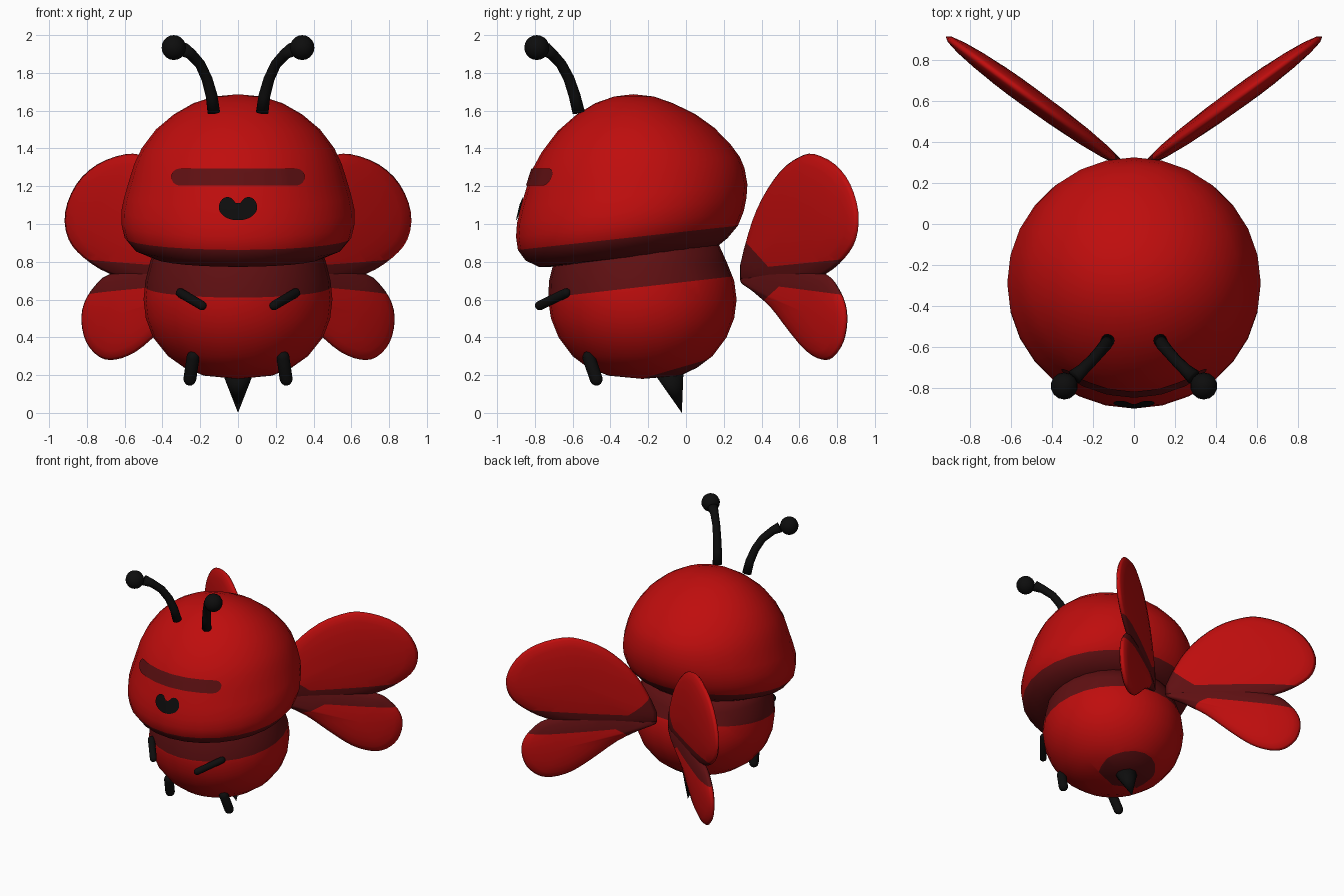
import bpy, bmesh, math
from mathutils import Vector
from mathutils.bvhtree import BVHTree

if "Cube" in bpy.data.objects:
    bpy.data.objects.remove(bpy.data.objects["Cube"])


def material(name, rgb):
    m = bpy.data.materials.new(name)
    m.diffuse_color = (*rgb, 1)
    m.use_nodes = True
    m.node_tree.nodes["Principled BSDF"].inputs["Base Color"].default_value = m.diffuse_color
    return m


RED = material("red", (0.52, 0.004, 0.004))
DARK = material("dark red", (0.115, 0.005, 0.006))
BLACK = material("black", (0.004, 0.004, 0.004))


def finish(name, bm, mats):
    bmesh.ops.recalc_face_normals(bm, faces=bm.faces)
    for f in bm.faces:
        f.smooth = True
    me = bpy.data.meshes.new(name)
    bm.to_mesh(me)
    bm.free()
    ob = bpy.data.objects.new(name, me)
    bpy.context.collection.objects.link(ob)
    for m in mats:
        me.materials.append(m)
    return ob


def skin(rings, start, end):
    """Closed surface through rings of points, with a pole at each end."""
    bm = bmesh.new()
    loops = [[bm.verts.new(p) for p in r] for r in rings]
    n = len(loops[0])
    for a, b in zip(loops, loops[1:]):
        for i in range(n):
            j = (i + 1) % n
            bm.faces.new((a[i], a[j], b[j], b[i]))
    for pole, loop in ((start, loops[0]), (end, loops[-1])):
        v = bm.verts.new(pole)
        for i in range(n):
            bm.faces.new((v, loop[i], loop[(i + 1) % n]))
    return bm


def oval_rings(table, tilt, n=28):
    """Rows of height, half width, front y, back y; rings rise to the back."""
    rings = []
    for z, rx, yf, yb in table:
        ring = []
        for i in range(n):
            a = math.tau * i / n
            y = (yf + yb) / 2 + (yb - yf) / 2 * math.sin(a)
            ring.append((rx * math.cos(a), y, z + tilt(z) * (y + 0.28)))
        rings.append(ring)
    return rings


def paint(bm, lines, rule):
    """Cut along side-view lines (y, z, slope), then darken faces by a rule."""
    for y, z, s in lines:
        bmesh.ops.bisect_plane(bm, geom=bm.verts[:] + bm.edges[:] + bm.faces[:],
                               plane_co=(0, y, z), plane_no=(0, -s, 1), dist=1e-5)
    for f in bm.faces:
        c = f.calc_center_median()
        f.material_index = int(rule(*[c.z - (z + s * (c.y - y)) for y, z, s in lines]))


# Head: dome with full cheeks and a dark lower rim
head_rows = [(0.82, 0.36, -0.70, 0.10), (0.828, 0.45, -0.78, 0.16),
             (0.87, 0.55, -0.85, 0.22), (0.93, 0.60, -0.89, 0.275),
             (1.0, 0.617, -0.90, 0.305), (1.07, 0.618, -0.895, 0.32),
             (1.15, 0.60, -0.875, 0.325), (1.25, 0.57, -0.84, 0.31),
             (1.32, 0.548, -0.815, 0.285), (1.4, 0.51, -0.765, 0.235),
             (1.5, 0.435, -0.68, 0.15), (1.58, 0.34, -0.58, 0.05),
             (1.64, 0.235, -0.48, -0.07), (1.675, 0.125, -0.38, -0.17)]
bm = skin(oval_rings(head_rows, lambda z: 0.11 * min(1, max(0, (1.6 - z) / 0.5))),
          (0, -0.28, 0.82), (0, -0.28, 1.687))
paint(bm, [(-0.28, 0.93, 0.11)], lambda d: d < 0)
head = finish("head", bm, [RED, DARK])

# Body: round barrel with a dark upper band and dark tail patch
body_rows = [(0.197, 0.18, -0.41, -0.03), (0.24, 0.285, -0.52, 0.06),
             (0.3, 0.37, -0.60, 0.14), (0.4, 0.45, -0.675, 0.215),
             (0.5, 0.488, -0.715, 0.255), (0.6, 0.50, -0.73, 0.268),
             (0.7, 0.49, -0.725, 0.255), (0.8, 0.465, -0.70, 0.215),
             (0.9, 0.43, -0.66, 0.17)]
bm = skin(oval_rings(body_rows, lambda z: 0), (0, -0.23, 0.18), (0, -0.23, 0.92))
paint(bm, [(-0.73, 0.61, 0.115), (-0.17, 0.2, 0.29)], lambda a, b: a > 0 or b < 0)
finish("body", bm, [RED, DARK])


def smooth_outline(pts, steps=3):
    """Closed curve through side-view points."""
    out, n = [], len(pts)
    for i in range(n):
        p0, p1, p2, p3 = [Vector(pts[(i + k) % n]) for k in (-1, 0, 1, 2)]
        for j in range(steps):
            t = j / steps
            out.append(0.5 * (2 * p1 + (p2 - p0) * t + (2 * p0 - 5 * p1 + 4 * p2 - p3) * t * t
                              + (3 * p1 - p0 - 3 * p2 + p3) * t ** 3))
    return out


# Wings: two lens-shaped lobes on each side, swept back
def lobe(name, outline, centre, lines, rule, side):
    c = Vector(centre)

    def place(p, t):
        x = 0.07 + (p.x - 0.3) * 1.38
        return (side * (x - 0.587 * t), p.x + 0.81 * t, p.y)

    pts = smooth_outline(outline)
    rings = []
    for k in range(-4, 5):
        a = math.radians(k * 18)
        rings.append([place(c + (p - c) * math.cos(a), 0.052 * math.sin(a)) for p in pts])
    bm = skin(rings, place(c, -0.052), place(c, 0.052))
    paint(bm, lines, rule)
    finish(name, bm, [RED, DARK])


upper = [(0.285, 0.71), (0.33, 0.95), (0.40, 1.13), (0.50, 1.28), (0.60, 1.355),
         (0.68, 1.37), (0.79, 1.315), (0.87, 1.21), (0.913, 1.06), (0.90, 0.92),
         (0.84, 0.82), (0.74, 0.735), (0.58, 0.67), (0.42, 0.66)]
lower = [(0.285, 0.71), (0.42, 0.78), (0.58, 0.78), (0.74, 0.735), (0.80, 0.67),
         (0.84, 0.58), (0.85, 0.48), (0.83, 0.37), (0.78, 0.295), (0.72, 0.282),
         (0.64, 0.325), (0.55, 0.43), (0.45, 0.56), (0.35, 0.65)]
for side, label in ((1, "right"), (-1, "left")):
    lobe("upper_wing_" + label, upper, (0.63, 1.04),
         [(0.5, 0.78, 0.1), (0.42, 0.79, -1.1)], lambda a, b: a < 0 or b < 0, side)
    lobe("lower_wing_" + label, lower, (0.67, 0.53),
         [(0.6, 0.655, -0.13), (0.46, 0.64, 0.9)], lambda a, b: a > 0 or b > 0, side)


# Round-ended tubes for antennae, arms and legs
def tube(name, pts, radii, side):
    pts = [Vector((side * x, y, z)) for x, y, z in pts]
    rings, n = [], 12
    for i, p in enumerate(pts):
        d = (pts[min(i + 1, len(pts) - 1)] - pts[max(i - 1, 0)]).normalized()
        u = d.cross(Vector((0, 0.6, 0.8)) if abs(d.x) > 0.9 else Vector((1, 0, 0))).normalized()
        w = d.cross(u)
        rings.append([p + radii[i] * (u * math.cos(math.tau * k / n) + w * math.sin(math.tau * k / n))
                      for k in range(n)])
    finish(name, skin(rings, pts[0], pts[-1]), [BLACK])


def capsule(name, a, b, r, side):
    a, b = Vector(a), Vector(b)
    d = (b - a).normalized()
    angles = [math.radians(x) for x in (5, 30, 60, 90)]
    pts = [a - d * r * math.cos(t) for t in angles] + [b + d * r * math.cos(t) for t in angles[::-1]]
    rad = [r * math.sin(t) for t in angles]
    tube(name, pts, rad + rad[::-1], side)


for side, label in ((1, "right"), (-1, "left")):
    tube("antenna_" + label,
         [(0.128, -0.568, 1.59), (0.14, -0.59, 1.68), (0.165, -0.62, 1.77), (0.20, -0.66, 1.845),
          (0.25, -0.71, 1.90), (0.29, -0.745, 1.925)],
         [0.033, 0.031, 0.029, 0.028, 0.03, 0.038], side)
    bm = bmesh.new()
    bmesh.ops.create_uvsphere(bm, u_segments=14, v_segments=10, radius=0.066)
    bmesh.ops.translate(bm, verts=bm.verts, vec=(side * 0.34, -0.79, 1.934))
    finish("antenna_tip_" + label, bm, [BLACK])
    capsule("arm_" + label, (0.305, -0.635, 0.635), (0.19, -0.775, 0.568), 0.025, side)
    capsule("leg_" + label, (0.238, -0.515, 0.295), (0.255, -0.475, 0.178), 0.034, side)

# Stinger: small cone pointing down and back
base = [(0.08 * math.cos(math.tau * i / 10), -0.09 + 0.08 * math.sin(math.tau * i / 10), 0.205)
        for i in range(10)]
finish("stinger", skin([base], (0, -0.09, 0.24), (0, -0.022, 0.0)), [BLACK])

# Face plates laid onto the front of the head
tree = BVHTree.FromPolygons([v.co for v in head.data.vertices],
                            [p.vertices[:] for p in head.data.polygons])


def plate(name, half, low, high, mat, lift, cols=32, rows=6):
    bm = bmesh.new()
    grid = []
    for i in range(cols + 1):
        x = -half * math.cos(math.pi * i / cols) * 0.999
        col = []
        for j in range(rows + 1):
            z = low(x) + (high(x) - low(x)) * j / rows
            hit = tree.ray_cast(Vector((x, -3, z)), Vector((0, 1, 0)))
            col.append(bm.verts.new(hit[0] + hit[1].normalized() * lift))
        grid.append(col)
    for a, b in zip(grid, grid[1:]):
        for j in range(rows):
            bm.faces.new((a[j], b[j], b[j + 1], a[j + 1]))
    ob = finish(name, bm, [mat])
    if sum(p.normal.y for p in ob.data.polygons) > 0:
        ob.data.flip_normals()


def arc(u):
    return math.sqrt(max(0, 1 - u * u))


# Eye band with rounded ends
def bar(x):
    return 0.045 * arc(max(0, abs(x) - 0.305) / 0.045)


plate("eye_band", 0.35, lambda x: 1.247 - bar(x), lambda x: 1.247 + bar(x), DARK, 0.006)


# Nose: bean shape with a dip on top
def nose_top(x):
    u = abs(x) / 0.1
    return max(1.085 + 0.055 * arc((u - 0.55) / 0.45), 1.108 if u < 0.5 else 0)


plate("nose", 0.1, lambda x: 1.085 - 0.067 * arc(x / 0.1), nose_top, BLACK, 0.009)
